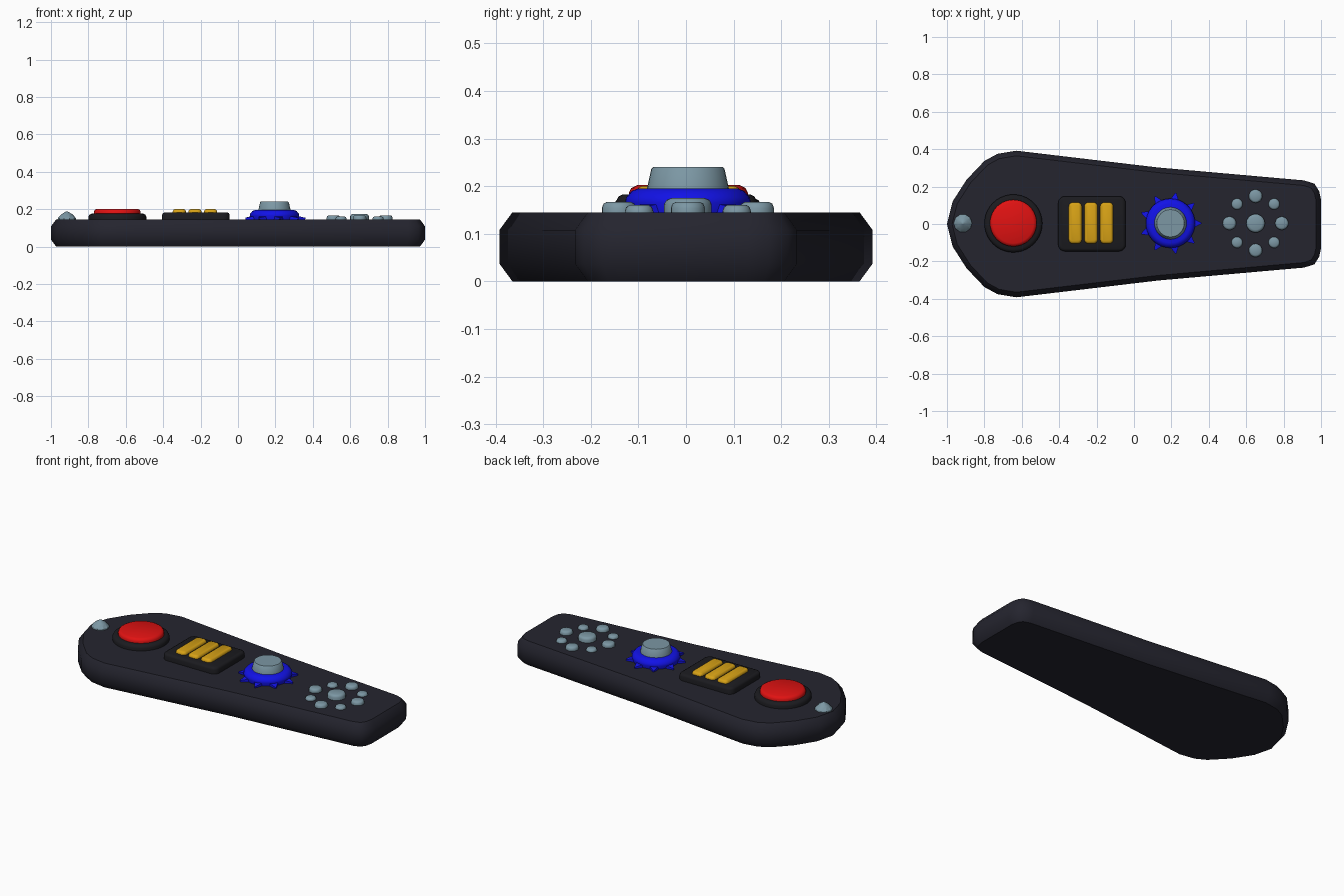
import bpy
import bmesh
from math import sin, cos, pi, radians
from mathutils import Vector

cube = bpy.data.objects.get("Cube")
if cube:
    bpy.data.objects.remove(cube, do_unlink=True)


def material(name, r, g, b):
    m = bpy.data.materials.new(name)
    m.use_nodes = True
    m.diffuse_color = (r, g, b, 1)
    m.node_tree.nodes["Principled BSDF"].inputs["Base Color"].default_value = (r, g, b, 1)
    return m


CHARCOAL = material("charcoal", 0.018, 0.018, 0.028)
BLACK = material("black", 0.011, 0.011, 0.014)
RED = material("red", 0.75, 0.006, 0.006)
YELLOW = material("yellow", 0.68, 0.36, 0.008)
BLUE = material("blue", 0.006, 0.006, 0.8)
GREY = material("blue grey", 0.2, 0.31, 0.37)
TOP = 0.145


def loft(name, rings, mat, angle=40):
    """Skin a stack of equal-length point rings and cap both ends."""
    bm = bmesh.new()
    rows = [[bm.verts.new(p) for p in ring] for ring in rings]
    for low, high in zip(rows, rows[1:]):
        n = len(low)
        for i in range(n):
            j = (i + 1) % n
            bm.faces.new((low[i], low[j], high[j], high[i]))
    bm.faces.new(rows[0][::-1])
    bm.faces.new(rows[-1])
    bmesh.ops.remove_doubles(bm, verts=bm.verts, dist=1e-5)
    bmesh.ops.recalc_face_normals(bm, faces=bm.faces)
    mesh = bpy.data.meshes.new(name)
    bm.to_mesh(mesh)
    bm.free()
    mesh.materials.append(mat)
    obj = bpy.data.objects.new(name, mesh)
    bpy.context.collection.objects.link(obj)
    bpy.ops.object.select_all(action="DESELECT")
    obj.select_set(True)
    bpy.context.view_layer.objects.active = obj
    bpy.ops.object.shade_smooth_by_angle(angle=radians(angle))
    return obj


def inset(outline, d):
    """Move a counter-clockwise outline inwards by d."""
    pts = [Vector(p) for p in outline]
    result = []
    for i, p in enumerate(pts):
        a = (p - pts[i - 1]).normalized()
        b = (pts[(i + 1) % len(pts)] - p).normalized()
        n = Vector((-a.y - b.y, a.x + b.x)).normalized()
        result.append(p + n * d / max(0.5, n.dot(Vector((-a.y, a.x)))))
    return result


def slab(name, outline, levels, mat, angle=40):
    """Stack an outline at (inset, height) levels."""
    rings = [[(p[0], p[1], z) for p in inset(outline, d)] for d, z in levels]
    return loft(name, rings, mat, angle)


def lathe(name, x, y, profile, mat, sides=32, angle=40):
    rings = [[(x + r * cos(2 * pi * i / sides), y + r * sin(2 * pi * i / sides), z)
              for i in range(sides)] for r, z in profile]
    return loft(name, rings, mat, angle)


def rounded_rect(x, y, w, h, r, steps=5):
    pts = []
    for k, (sx, sy) in enumerate([(1, 1), (-1, 1), (-1, -1), (1, -1)]):
        for s in range(steps + 1):
            a = (k + s / steps) * pi / 2
            pts.append((x + sx * (w / 2 - r) + r * cos(a),
                        y + sy * (h / 2 - r) + r * sin(a)))
    return pts


# Tapered handset body with chamfered rims
half = [(1, 0.13), (0.99, 0.175), (0.965, 0.215), (0.91, 0.233), (0.13, 0.302),
        (-0.63, 0.392), (-0.73, 0.375), (-0.8, 0.337), (-0.895, 0.237), (-0.97, 0.12)]
outline = half + [(-1, 0)] + [(x, -y) for x, y in reversed(half)]
slab("body", outline, [(0.027, 0), (0, 0.037), (0, 0.108), (0.027, TOP)], CHARCOAL)

# Small pointed indicator at the wide end
lathe("indicator", -0.915, 0.004,
      [(0.05, TOP - 0.005), (0.048, 0.153), (0.03, 0.172), (0.004, 0.188)], GREY, 10, 25)

# Large round push button
lathe("push_button_base", -0.645, 0.003,
      [(0.155, TOP - 0.005), (0.155, 0.16), (0.15, 0.17), (0.138, 0.176)], BLACK, 40, 50)
lathe("push_button", -0.645, 0.005,
      [(0.125, 0.17), (0.125, 0.186), (0.12, 0.196), (0.108, 0.202)], RED, 40, 50)

# Key panel with three long keys
slab("key_panel", rounded_rect(-0.225, 0.001, 0.36, 0.294, 0.035),
     [(0, TOP - 0.005), (0, 0.17), (0.004, 0.178), (0.014, 0.183)], BLACK, 50)
for i in range(3):
    slab("key_" + str(i + 1), rounded_rect(-0.314 + 0.084 * i, 0.005, 0.07, 0.22, 0.022),
         [(0, 0.175), (0, 0.188), (0.004, 0.196), (0.012, 0.2)], YELLOW, 50)

# Dial: spiked skirt, raised collar and tapered knob
DIAL = (0.195, 0.004)
lathe("dial_skirt", *DIAL,
      [(0.125, TOP - 0.005), (0.132, 0.165), (0.13, 0.176), (0.118, 0.19), (0.105, 0.195)],
      BLUE, 36, 40)
SPIKES = 9
for i in range(SPIKES):
    a = 2 * pi * i / SPIKES
    out, side = Vector((cos(a), sin(a), 0)), Vector((-sin(a), cos(a), 0))
    centre = Vector((*DIAL, 0))
    rings = []
    for r, w, low, high in [(0.1, 0.036, 0.142, 0.168), (0.165, 0.003, 0.146, 0.154)]:
        rings.append([centre + out * r + side * s * w + Vector((0, 0, z))
                      for s, z in [(-1, low), (1, low), (1, high), (-1, high)]])
    loft("dial_spike_" + str(i + 1), rings, BLUE, 20)
lathe("dial_knob", *DIAL,
      [(0.087, 0.19), (0.085, 0.2), (0.077, 0.236), (0.073, 0.24)], GREY, 32, 40)


# Domed navigation buttons: one centre button and a ring of eight
def dome(name, x, y, r, top):
    lathe(name, x, y, [(r, TOP - 0.005), (r, top - 0.013), (r * 0.9, top - 0.004),
                       (r * 0.7, top)], GREY, 20, 50)


PAD = (0.65, 0.004)
dome("centre_button", *PAD, 0.05, 0.175)
for i in range(8):
    a = i * pi / 4
    diagonal = i % 2
    dome("ring_button_" + str(i + 1), PAD[0] + 0.14 * cos(a), PAD[1] + 0.145 * sin(a),
         0.03 if diagonal else 0.036, 0.16 if diagonal else 0.167)
